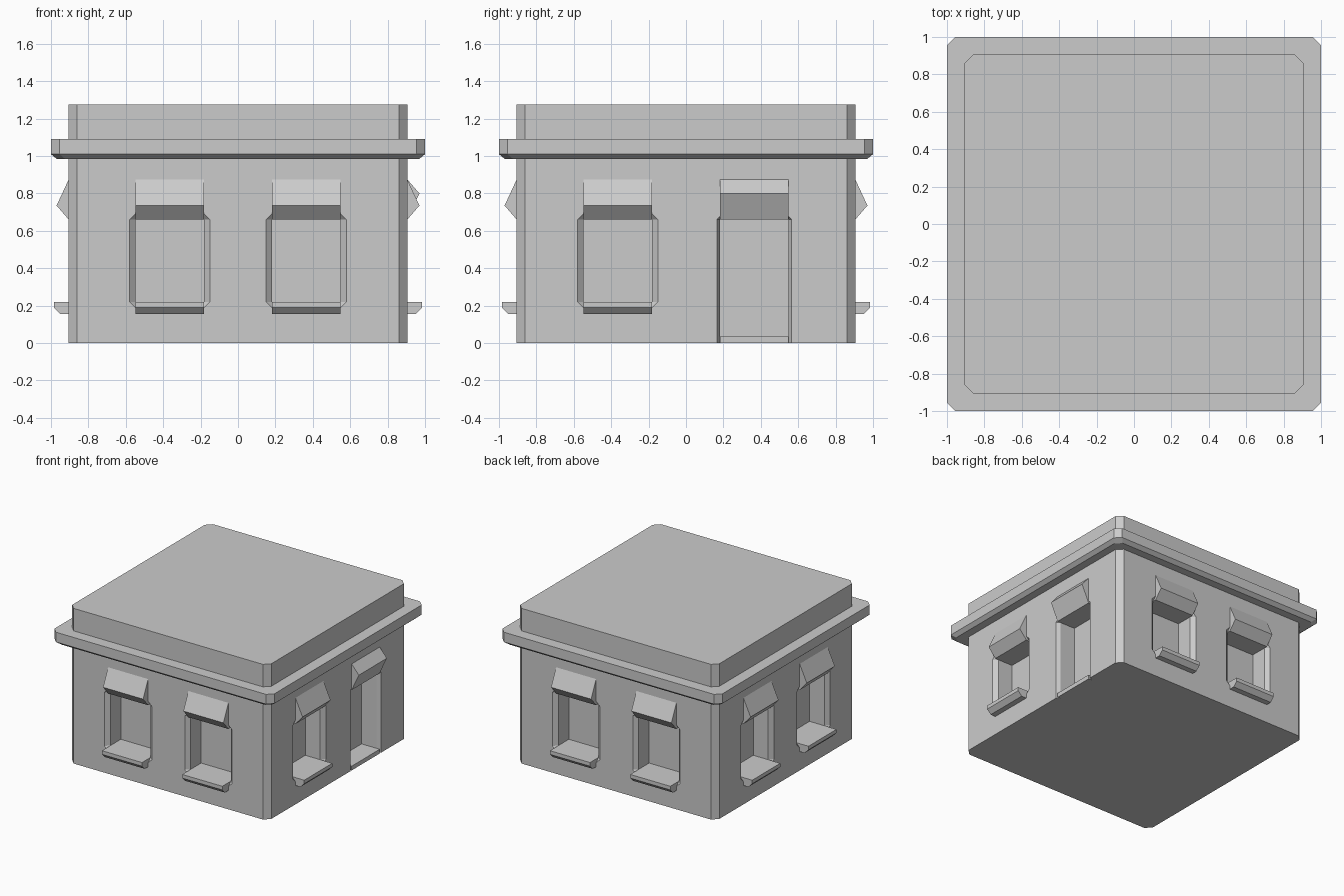
import bpy
import bmesh
from math import radians
from mathutils import Matrix, Vector

default = bpy.data.objects.get("Cube")
if default:
    bpy.data.objects.remove(default, do_unlink=True)

grey = bpy.data.materials.new("plain_grey")
grey.use_nodes = True
grey.diffuse_color = (0.6, 0.6, 0.6, 1)
grey.node_tree.nodes["Principled BSDF"].inputs["Base Color"].default_value = (0.6, 0.6, 0.6, 1)

WALL = 0.905      # half width of the walls
INNER = 0.74      # back of each recess
LIP = 0.875       # inner edge of the bevelled surround
HALF = 0.182      # half width of an opening
SPACING = 0.365   # offset of openings from the middle of a wall
HEAD, SILL = 0.66, 0.22


def make_object(name, bm):
    bmesh.ops.recalc_face_normals(bm, faces=bm.faces)
    mesh = bpy.data.meshes.new(name)
    bm.to_mesh(mesh)
    bm.free()
    mesh.materials.append(grey)
    obj = bpy.data.objects.new(name, mesh)
    bpy.context.collection.objects.link(obj)
    return obj


def hull(bm, points, matrix=Matrix()):
    """Add a convex solid around the points."""
    verts = [bm.verts.new(matrix @ Vector(p)) for p in points]
    bmesh.ops.convex_hull(bm, input=verts)
    bmesh.ops.dissolve_limit(bm, angle_limit=radians(1), verts=bm.verts, edges=bm.edges)


def square_ring(half, z, cut=0.045):
    """Square outline with clipped corners."""
    k = half - cut
    return [p for sx in (-1, 1) for sy in (-1, 1)
            for p in ((sx * half, sy * k, z), (sx * k, sy * half, z))]


def stack(name, rings):
    bm = bmesh.new()
    hull(bm, [p for half, z in rings for p in square_ring(half, z)])
    return make_object(name, bm)


def bar(name, profile, matrix):
    """Extrude an (outward, height) profile across an opening."""
    bm = bmesh.new()
    hull(bm, [(x, -d, z) for x in (-HALF, HALF) for d, z in profile], matrix)
    return make_object(name, bm)


# Main masses
walls = stack("walls", [(WALL, 0), (WALL, 1.0)])
stack("cornice", [(0.97, 0.985), (1.0, 1.01), (1.0, 1.09)])
stack("roof_block", [(WALL, 1.09), (WALL, 1.275)])

# Openings: two on each wall, a door in place of one window on the left wall
recesses, surrounds = bmesh.new(), bmesh.new()
for turn, side in enumerate(("front", "left", "back", "right")):
    for offset in (-SPACING, SPACING):
        matrix = Matrix.Rotation(radians(90 * turn), 4, "Z") @ Matrix.Translation((offset, 0, 0))
        door = side == "left" and offset > 0
        low = -0.1 if door else SILL
        grow = 0.036 if door else 0.066
        label = f"{side}_{'door' if door else 'window'}_{'a' if offset < 0 else 'b'}"

        # Recess and its bevelled surround
        rect = [(x, z) for x in (-HALF, HALF) for z in (low, HEAD)]
        hull(recesses, [(x, -d, z) for x, z in rect for d in (INNER, 1.1)], matrix)
        splay = [(x, -LIP, z) for x, z in rect]
        for x, z in rect:
            sx, sz = (1 if x > 0 else -1), (1 if z == HEAD else -1)
            splay += [(x + sx * grow, -0.935, z), (x, -0.935, z + sz * grow)]
        hull(surrounds, splay, matrix)

        # Hood above, sill or step below
        tip = 0.80 if door else 0.735
        bar(label + "_hood", [(LIP, 0.875), (WALL, 0.875), (0.97, tip), (WALL, HEAD), (LIP, HEAD)], matrix)
        if door:
            bar(label + "_step", [(INNER, 0), (WALL, 0), (WALL, 0.035), (INNER, 0.035)], matrix)
        else:
            bar(label + "_sill", [(LIP, SILL), (0.985, SILL), (0.985, 0.19), (0.95, 0.155), (LIP, 0.155)], matrix)

# Carve the walls, then drop the cutters
cutters = [make_object("recess_cutter", recesses), make_object("surround_cutter", surrounds)]
for cutter in cutters:
    cutter.hide_render = True
    mod = walls.modifiers.new(cutter.name, "BOOLEAN")
    mod.operation, mod.solver, mod.object = "DIFFERENCE", "EXACT", cutter
bpy.context.view_layer.update()
carved = bpy.data.meshes.new_from_object(walls.evaluated_get(bpy.context.evaluated_depsgraph_get()))
walls.modifiers.clear()
walls.data = carved
for cutter in cutters:
    bpy.data.objects.remove(cutter, do_unlink=True)
